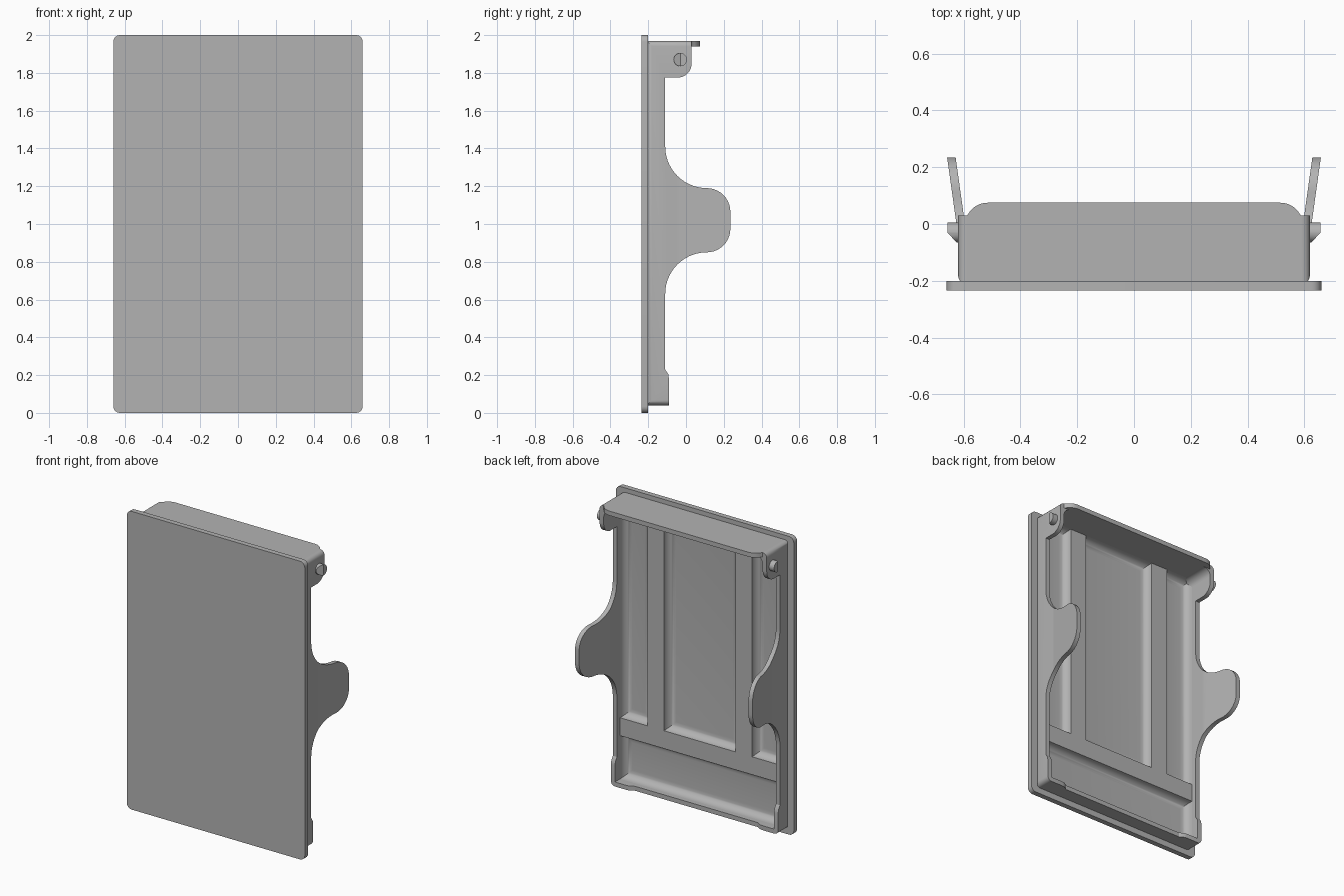
import bpy, bmesh, math
from mathutils import Vector

if "Cube" in bpy.data.objects:
    bpy.data.objects.remove(bpy.data.objects["Cube"])

grey = bpy.data.materials.new("light_grey")
grey.diffuse_color = (0.45, 0.45, 0.45, 1)
grey.use_nodes = True
grey.node_tree.nodes["Principled BSDF"].inputs["Base Color"].default_value = grey.diffuse_color


def finish(name, bm):
    bmesh.ops.recalc_face_normals(bm, faces=bm.faces)
    me = bpy.data.meshes.new(name)
    bm.to_mesh(me)
    bm.free()
    me.materials.append(grey)
    ob = bpy.data.objects.new(name, me)
    bpy.context.collection.objects.link(ob)
    bpy.ops.object.select_all(action='DESELECT')
    ob.select_set(True)
    bpy.context.view_layer.objects.active = ob
    bpy.ops.object.shade_smooth_by_angle(angle=math.radians(32))
    return ob


def arc(cu, cv, r, a0, a1, n=10):
    return [(cu + r * math.cos(math.radians(a0 + (a1 - a0) * i / n)),
             cv + r * math.sin(math.radians(a0 + (a1 - a0) * i / n))) for i in range(n + 1)]


def prism(pts, axis, a, b):
    """Extrude a 2D profile along an axis from a to b."""
    place = {'x': lambda u, v, t: (t, u, v),
             'y': lambda u, v, t: (u, t, v),
             'z': lambda u, v, t: (u, v, t)}[axis]
    bm = bmesh.new()
    lo = [bm.verts.new(place(u, v, a)) for u, v in pts]
    hi = [bm.verts.new(place(u, v, b)) for u, v in pts]
    bm.faces.new(lo)
    bm.faces.new(hi)
    n = len(pts)
    for i in range(n):
        j = (i + 1) % n
        bm.faces.new((lo[i], lo[j], hi[j], hi[i]))
    return bm


def split_y(bm, y):
    bmesh.ops.bisect_plane(bm, geom=bm.verts[:] + bm.edges[:] + bm.faces[:],
                           plane_co=(0, y, 0), plane_no=(0, 1, 0))


def rect(u0, u1, v0, v1):
    return [(u0, v0), (u1, v0), (u1, v1), (u0, v1)]


def flip(bm, s):
    for v in bm.verts:
        v.co.x *= s


# Front plate with rounded corners
R = 0.035
plate = (arc(.66 - R, R, R, -90, 0, 6) + arc(.66 - R, 2 - R, R, 0, 90, 6)
         + arc(-.66 + R, 2 - R, R, 90, 180, 6) + arc(-.66 + R, R, R, 180, 270, 6))
finish("front_plate", prism(plate, 'y', -.235, -.2))

# Side wall profile: foot lip, flared ear, hinge lug
ear_low = arc(.11, .63, .22, 180, 90, 14) + arc(.11, .975, .125, -90, 0)[1:]
ear_high = [(y, 2.04 - z) for y, z in reversed(ear_low)]
side = ([(-.21, .04), (-.09, .04), (-.09, .18), (-.094, .205), (-.11, .23)]
        + ear_low + ear_high + [(-.11, 1.775)]
        + arc(-.045, 1.85, .075, -90, 0) + [(.03, 1.97), (-.21, 1.97)])

for s, tag in ((1, "right"), (-1, "left")):
    bm = prism(side, 'x', .59, .62)
    bm.normal_update()
    # round the long outer edges at top and bottom
    edges = [e for e in bm.edges
             if all(v.co.x > .61 and (v.co.z < .05 or v.co.z > 1.96) for v in e.verts)]
    bmesh.ops.bevel(bm, geom=edges, offset=.029, segments=5, profile=.5, affect='EDGES')
    # bend the ear outward
    split_y(bm, -.04)
    for v in bm.verts:
        if v.co.y > -.04 and v.co.z < 1.5:
            v.co.x += (v.co.y + .04) * .14
    flip(bm, s)
    finish(tag + "_side_wall", bm)

    # Hinge pin with a chamfered half
    bm = prism(arc(-.03, 1.87, .035, 0, 360, 28)[:-1], 'x', .61, .657)
    split_y(bm, -.03)
    for v in bm.verts:
        if v.co.x > .64 and v.co.y < -.03:
            v.co.x += (v.co.y + .03) * .9
    flip(bm, s)
    finish(tag + "_hinge_pin", bm)

    # Fillet under the top flange
    bm = prism([(.59, 1.94)] + arc(.54, 1.89, .05, 0, 90, 8), 'y', -.2, .03)
    flip(bm, s)
    finish(tag + "_top_fillet", bm)

    # Vertical rib
    bm = prism(rect(.265, .388, .48, 1.94), 'y', -.21, -.145)
    flip(bm, s)
    finish(tag + "_rib", bm)

# Top flange with rounded outer corners
half = [(.59, -.21), (.59, .03)] + arc(.515, -.005, .08, 30, 90, 8)
finish("top_flange", prism(half + [(-x, y) for x, y in reversed(half)], 'z', 1.94, 1.97))

# Bottom wall, raised at its ends
half = [(.59, -.21), (.59, -.09), (.50, -.09), (.48, -.094), (.455, -.11)]
finish("bottom_wall", prism(half + [(-x, y) for x, y in reversed(half)], 'z', .04, .07))

# Cross rib
finish("cross_rib", prism(rect(-.59, .59, .36, .48), 'y', -.21, -.145))

# Pocket liners: filleted trays between the ribs and walls
pockets = {"middle": (-.265, .265, .48, 1.94), "right": (.388, .59, .48, 1.94),
           "left": (-.59, -.388, .48, 1.94), "lower": (-.59, .59, .07, .36)}
for tag, (x0, x1, z0, z1) in pockets.items():
    bm = bmesh.new()
    prev, r = None, .053
    for i in range(9):
        a = math.pi / 2 * i / 8
        t, y = r - r * math.cos(a), -.145 - r * math.sin(a)
        ring = [bm.verts.new((x, y, z)) for x, z in rect(x0 + t, x1 - t, z0 + t, z1 - t)]
        if prev:
            for k in range(4):
                m = (k + 1) % 4
                bm.faces.new((prev[k], prev[m], ring[m], ring[k]))
        prev = ring
    floor = bm.faces.new(prev)
    ob = finish(tag + "_pocket", bm)
    # make the open tray face the back
    me = ob.data
    if me.polygons[len(me.polygons) - 1].normal.y < 0:
        me.flip_normals()
